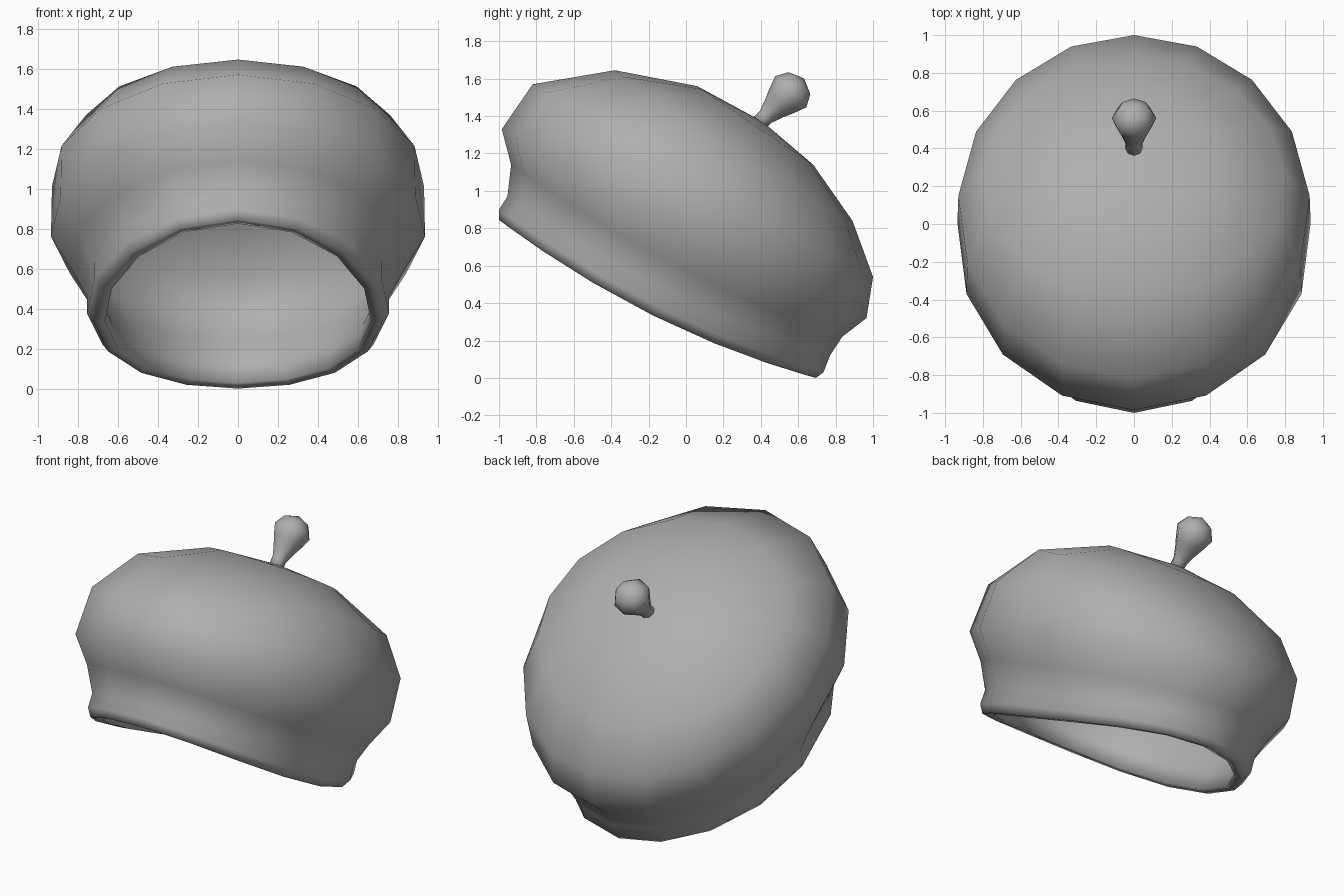
import bpy, bmesh, math
from mathutils import Vector

if "Cube" in bpy.data.objects:
    bpy.data.objects.remove(bpy.data.objects["Cube"])

grey = bpy.data.materials.new("felt")
grey.diffuse_color = (0.43, 0.43, 0.43, 1)
grey.use_nodes = True
grey.node_tree.nodes["Principled BSDF"].inputs["Base Color"].default_value = grey.diffuse_color

def ring(bm, spec, n=16):
    """Tilted oval: front point, back point (y, z), half width, sag and back shift of the sides."""
    fy, fz, by, bz, hw, sag, shift = spec
    front, back = Vector((0, fy, fz)), Vector((0, by, bz))
    mid, half = (front + back) / 2, (front - back) / 2
    axis = Vector((0, half.z, -half.y)).normalized()      # points up through the crown
    verts = []
    for i in range(n):
        a = 2 * math.pi * i / n
        s, c = math.sin(a), math.cos(a)
        p = mid + half * (c - shift * s * s) - axis * sag * s * s
        p.x = hw * s * (1 + 0.07 * c)
        verts.append(bm.verts.new(p))
    return verts

def skin(bm, rings):
    for r, q in zip(rings, rings[1:]):
        for i in range(len(r)):
            j = (i + 1) % len(r)
            bm.faces.new((r[i], r[j], q[j], q[i]))

def close(bm, r, point):
    tip = bm.verts.new(point)
    for i in range(len(r)):
        bm.faces.new((r[i], r[(i + 1) % len(r)], tip))

def finish(bm, name):
    bmesh.ops.recalc_face_normals(bm, faces=bm.faces)
    for f in bm.faces:
        f.smooth = True
    me = bpy.data.meshes.new(name)
    bm.to_mesh(me)
    bm.free()
    me.materials.append(grey)
    ob = bpy.data.objects.new(name, me)
    bpy.context.collection.objects.link(ob)
    return ob

def inset(spec, inward, down):
    """Lining ring: the outer ring pulled inward and down along the cap axis."""
    fy, fz, by, bz, hw, sag, shift = spec
    d = Vector((by - fy, bz - fz)).normalized()
    n = Vector((d.y, -d.x)) * down
    return (fy + d.x * inward + n.x, fz + d.y * inward + n.y,
            by - d.x * inward + n.x, bz - d.y * inward + n.y, hw - inward, sag, shift)

# Cap: outer rings from the rim up to the crown
outer = [
    (-1.00, 0.845, 0.695, 0.0, 0.72, 0.09, 0.02),
    (-1.00, 0.90, 0.735, 0.03, 0.755, 0.085, 0.03),
    (-0.955, 0.97, 0.77, 0.12, 0.755, 0.08, 0.03),
    (-0.935, 1.14, 0.835, 0.22, 0.835, 0.07, 0.03),
    (-0.985, 1.33, 0.965, 0.32, 0.935, 0.05, 0.04),
    (-0.82, 1.57, 1.00, 0.54, 0.93, 0.01, 0.07),
    (-0.38, 1.645, 0.89, 0.84, 0.80, 0.02, 0.04),
    (0.06, 1.56, 0.68, 1.14, 0.42, 0.0, 0.0),
]
lip = (-0.94, 0.825, 0.64, 0.03, 0.665, 0.09, 0.03)
offsets = [(0.06, 0), (0.05, 0), (0.05, 0), (0.04, 0.02), (0.02, 0.04), (0, 0.04)]
lining = [inset(s, *o) for s, o in zip(outer[2:], offsets)]

bm = bmesh.new()
rings = [ring(bm, s) for s in lining[::-1] + [lip] + outer]
skin(bm, rings)
close(bm, rings[-1], (0, 0.41, 1.37))
close(bm, rings[0], (0, 0.39, 1.33))
finish(bm, "cap")

# Bobble: turned knob leaning backwards on the crown
profile = [(-0.03, 0.045), (0.03, 0.045), (0.09, 0.066), (0.15, 0.092),
           (0.22, 0.118), (0.285, 0.082)]
bm = bmesh.new()
knob = []
for t, r in profile:
    knob.append([bm.verts.new((r * math.sin(k * math.pi / 4),
                               r * math.cos(k * math.pi / 4), t)) for k in range(8)])
skin(bm, knob)
close(bm, knob[-1], (0, 0, 0.32))
close(bm, knob[0], (0, 0, -0.03))
bobble = finish(bm, "bobble")
bobble.location = (0, 0.405, 1.375)
bobble.rotation_euler.x = math.radians(-45)
